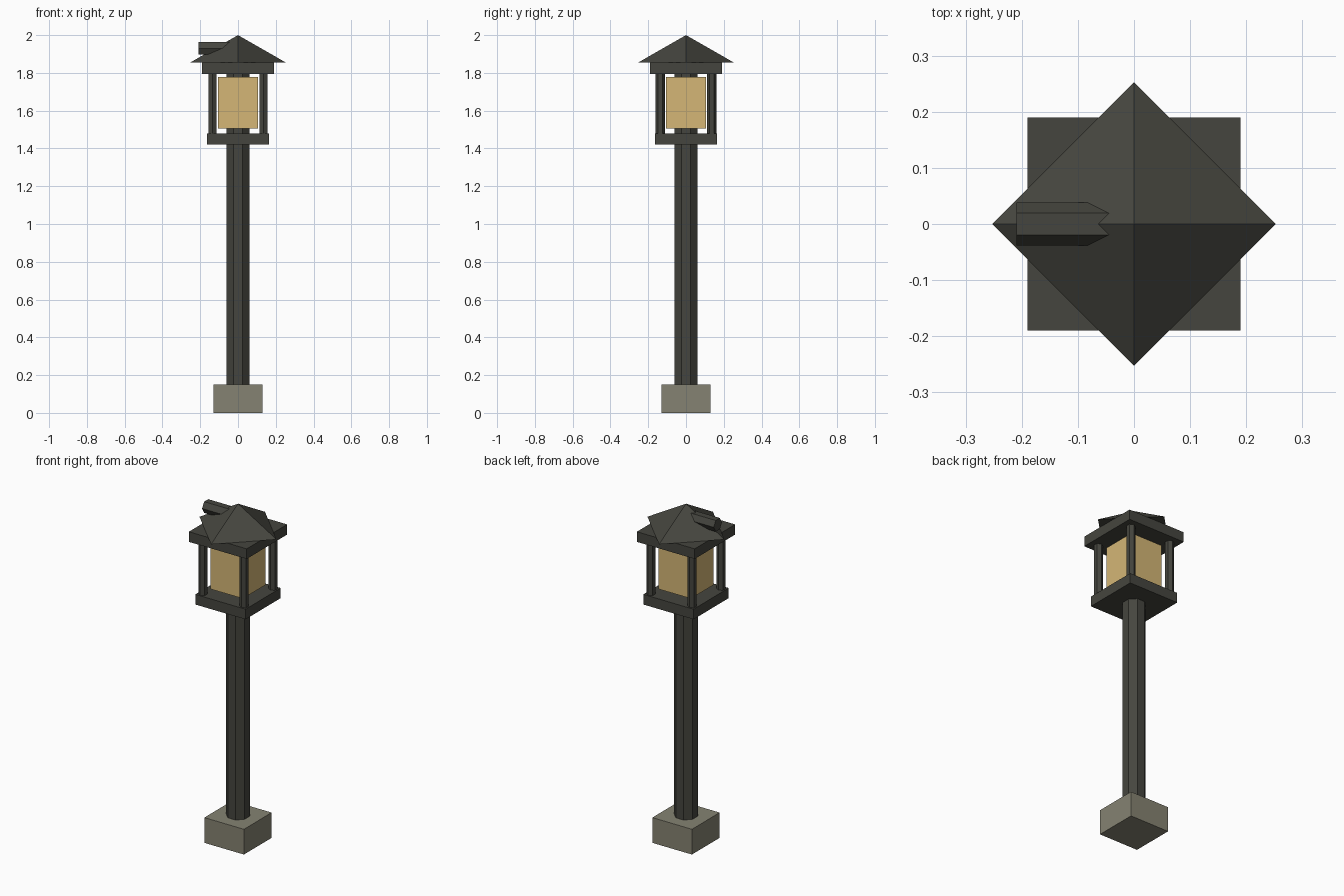
import bpy
import math

if "Cube" in bpy.data.objects:
    bpy.data.objects.remove(bpy.data.objects["Cube"])


def material(name, rgb):
    m = bpy.data.materials.new(name)
    m.diffuse_color = (*rgb, 1)
    m.use_nodes = True
    m.node_tree.nodes["Principled BSDF"].inputs["Base Color"].default_value = m.diffuse_color
    return m


METAL = material("dark_metal", (0.060, 0.060, 0.049))
STONE = material("grey_stone", (0.235, 0.226, 0.168))
GLASS = material("amber_glass", (0.66, 0.47, 0.18))


def finish(name, mat):
    ob = bpy.context.object
    ob.name = name
    ob.data.materials.append(mat)
    return ob


def box(name, half, z0, z1, mat):
    bpy.ops.mesh.primitive_cube_add(size=1, location=(0, 0, (z0 + z1) / 2))
    ob = finish(name, mat)
    ob.scale = (2 * half, 2 * half, z1 - z0)
    return ob


def prism(name, sides, r, length, loc, rot=(0, 0, 0)):
    bpy.ops.mesh.primitive_cylinder_add(vertices=sides, radius=r, depth=length,
                                        location=loc, rotation=rot)
    return finish(name, METAL)


# Stone foot and octagonal pole running up through the lantern
box("stone_base", 0.13, 0, 0.15, STONE)
prism("pole", 8, 0.065, 1.70, (0, 0, 0.95), (0, 0, math.pi / 8))

# Lantern: lower plate, glass, upper plate, four corner posts
box("lantern_floor", 0.165, 1.42, 1.48, METAL)
box("lantern_glass", 0.106, 1.505, 1.778, GLASS)
box("lantern_ceiling", 0.19, 1.795, 1.855, METAL)
for sx in (-1, 1):
    for sy in (-1, 1):
        prism("corner_post", 6, 0.0245, 0.325, (0.136 * sx, 0.136 * sy, 1.6375))

# Pyramid roof, corners on the axes
bpy.ops.mesh.primitive_cone_add(vertices=4, radius1=0.253, radius2=0, depth=0.145,
                                location=(0, 0, 1.9275))
finish("roof", METAL)

# Hexagonal stub sticking out of the roof on the left
prism("roof_stub", 6, 0.0385, 0.179, (-0.1195, 0, 1.93), (0, math.pi / 2, 0))
